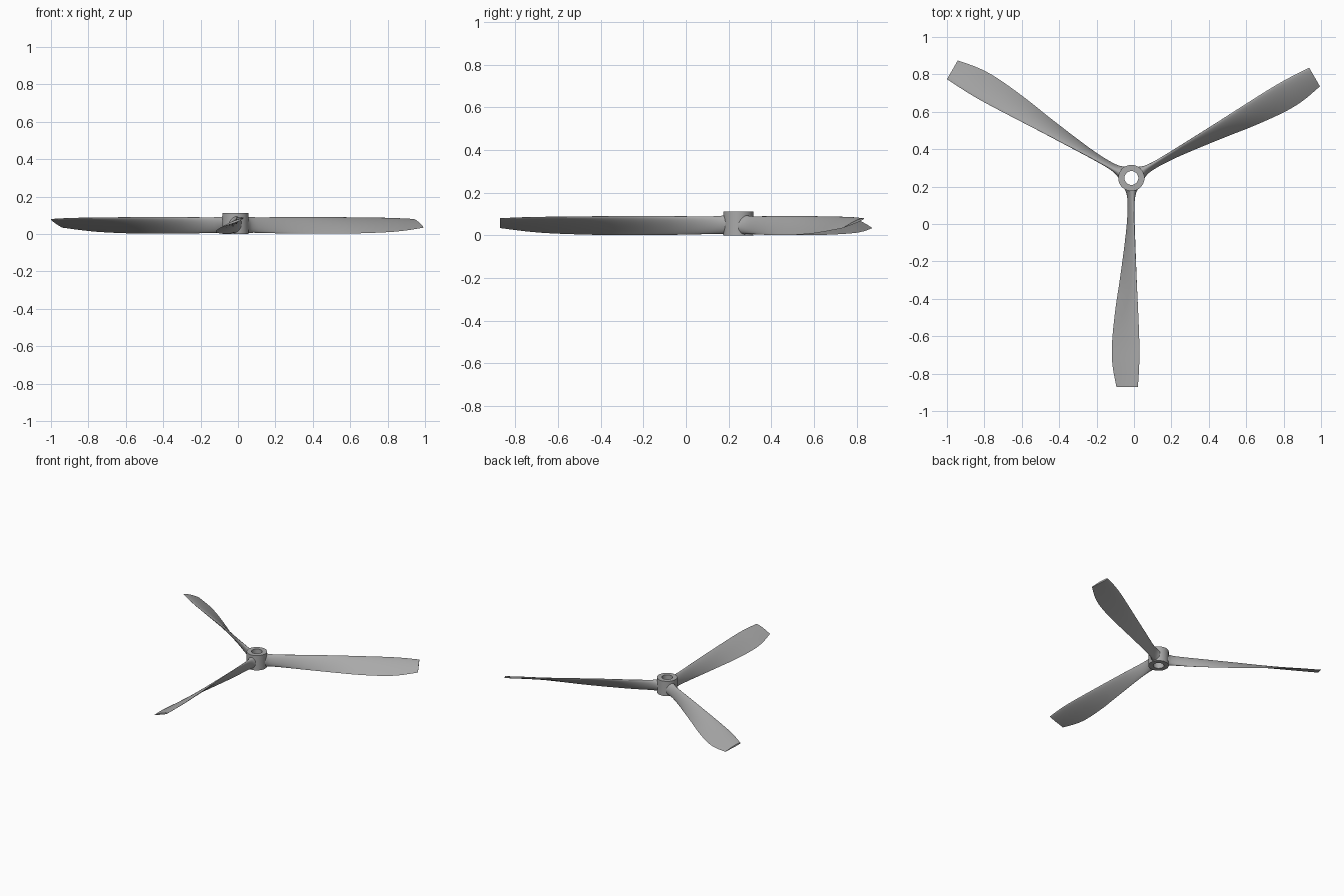
import bpy, bmesh, math
from mathutils import Matrix

if "Cube" in bpy.data.objects:
    bpy.data.objects.remove(bpy.data.objects["Cube"])

HUB = (-0.014, 0.246)

grey = bpy.data.materials.new("plain_grey")
grey.diffuse_color = (0.4, 0.4, 0.4, 1)
grey.use_nodes = True
grey.node_tree.nodes["Principled BSDF"].inputs["Base Color"].default_value = grey.diffuse_color


def make_object(name, bm, angle):
    bmesh.ops.recalc_face_normals(bm, faces=bm.faces[:])
    mesh = bpy.data.meshes.new(name)
    bm.to_mesh(mesh)
    bm.free()
    mesh.materials.append(grey)
    ob = bpy.data.objects.new(name, mesh)
    bpy.context.collection.objects.link(ob)
    bpy.ops.object.select_all(action='DESELECT')
    ob.select_set(True)
    bpy.context.view_layer.objects.active = ob
    bpy.ops.object.shade_smooth_by_angle(angle=math.radians(angle))
    return ob


def skin(bm, rings, closed=False):
    n = len(rings[0])
    pairs = list(zip(rings, rings[1:]))
    if closed:
        pairs.append((rings[-1], rings[0]))
    for a, b in pairs:
        for i in range(n):
            j = (i + 1) % n
            bm.faces.new((a[i], a[j], b[j], b[i]))


# Hub: a tube turned from a rectangular section
bm = bmesh.new()
rings = []
for r, z in ((0.07, 0.0), (0.07, 0.112), (0.037, 0.112), (0.037, 0.0)):
    rings.append([bm.verts.new((HUB[0] + r * math.cos(t), HUB[1] + r * math.sin(t), z))
                  for t in (math.tau * i / 48 for i in range(48))])
skin(bm, rings, closed=True)
make_object("hub", bm, 40)

# Blade stations: radius, trailing u, trailing z, leading u, leading z, thickness
STATIONS = [
    (0.055, -0.012, 0.004, 0.010, 0.094, 0.075),
    (0.085, -0.012, 0.006, 0.010, 0.091, 0.046),
    (0.130, -0.013, 0.006, 0.010, 0.089, 0.032),
    (0.210, -0.019, 0.004, 0.013, 0.089, 0.026),
    (0.330, -0.033, 0.002, 0.019, 0.090, 0.022),
    (0.545, -0.062, 0.001, 0.028, 0.090, 0.020),
    (0.706, -0.086, 0.003, 0.036, 0.088, 0.019),
    (0.893, -0.104, 0.010, 0.043, 0.086, 0.017),
    (1.000, -0.101, 0.019, 0.042, 0.084, 0.016),
    (1.118, -0.080, 0.034, 0.035, 0.079, 0.013),
]


def smooth_stations(rows, steps=4):
    out = []
    for k in range(len(rows) - 1):
        p0, p1 = rows[max(k - 1, 0)], rows[k]
        p2, p3 = rows[k + 1], rows[min(k + 2, len(rows) - 1)]
        for s in range(steps):
            t = s / steps
            row = []
            for c in range(6):
                d = p2[0] - p1[0]
                m1 = (p2[c] - p0[c]) / (p2[0] - p0[0]) * d
                m2 = (p3[c] - p1[c]) / (p3[0] - p1[0]) * d
                row.append((2*t**3 - 3*t*t + 1) * p1[c] + (t**3 - 2*t*t + t) * m1
                           + (3*t*t - 2*t**3) * p2[c] + (t**3 - t*t) * m2)
            out.append(row)
    return out + [rows[-1]]


def section(row, n=28):
    """Airfoil outline: rounded at both ends near the root, sharp trailing edge outboard."""
    r, u0, z0, u1, z1, th = row
    chord = math.hypot(u1 - u0, z1 - z0)
    cu, cz = (u1 - u0) / chord, (z1 - z0) / chord
    sharp = min(1, max(0, (r - 0.1) / 0.4))
    pts = []
    for i in range(n):
        a = math.tau * i / n
        f = (1 + math.cos(a)) / 2                # 0 trailing, 1 leading
        taper = (1 - sharp) + sharp * 1.2 * f ** 0.6
        off = th / 2 * math.sin(a) * taper + sharp * 0.12 * th * math.sin(a) ** 2
        pts.append((u0 + cu * chord * f - cz * off, -r,
                    max(0.0, z0 + cz * chord * f + cu * off)))
    return pts


# Three twisted blades around the hub
for k, name in enumerate(("blade_front", "blade_right", "blade_left")):
    bm = bmesh.new()
    rings = [[bm.verts.new(p) for p in section(row)] for row in smooth_stations(STATIONS)]
    skin(bm, rings)
    bm.faces.new(rings[0])
    bm.faces.new(rings[-1])
    bm.transform(Matrix.Translation((HUB[0], HUB[1], 0)) @ Matrix.Rotation(math.radians(120 * k), 4, 'Z'))
    make_object(name, bm, 50)
